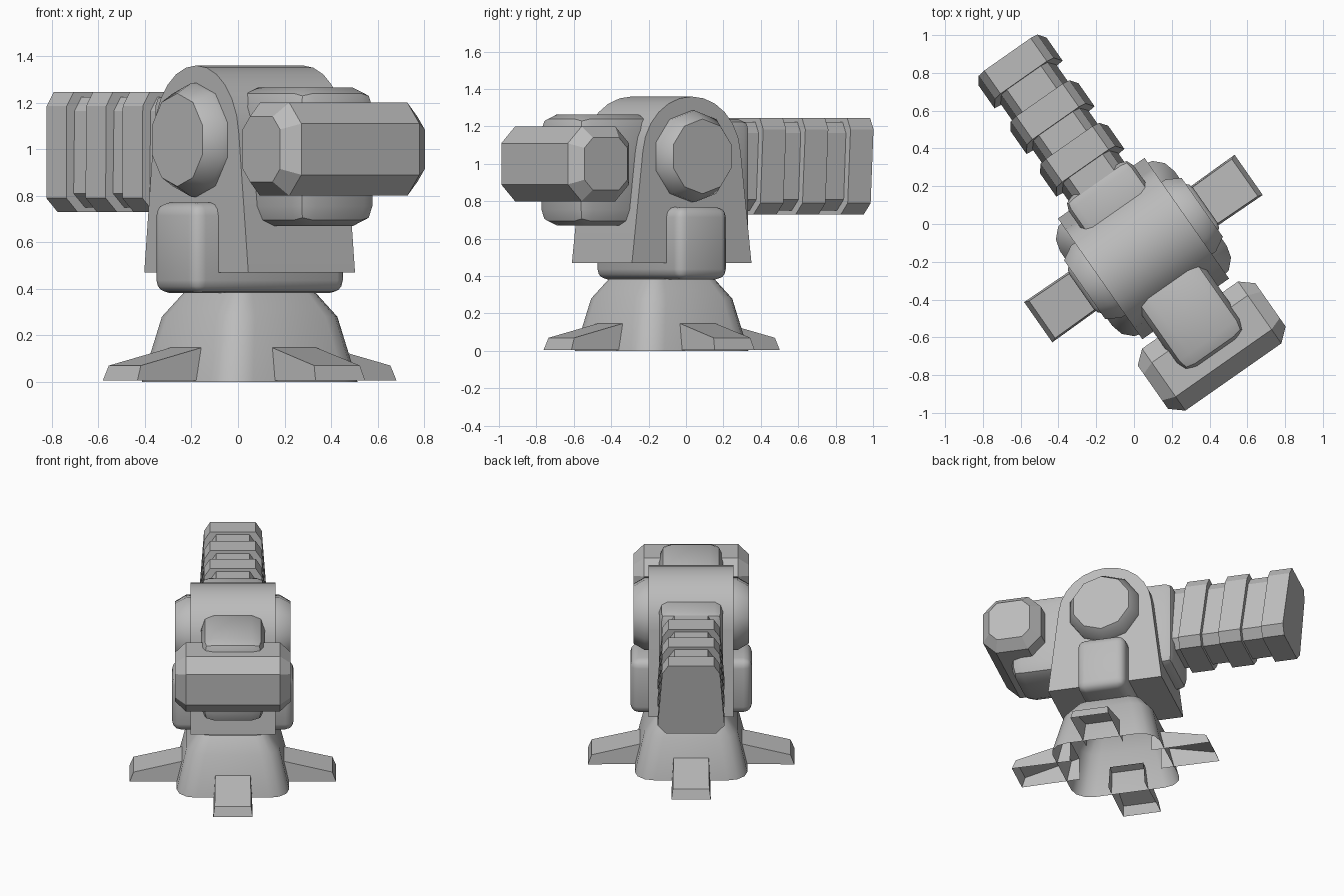
import bpy, bmesh
from math import radians, sin, cos, pi
from mathutils import Matrix, Vector

if "Cube" in bpy.data.objects:
    bpy.data.objects.remove(bpy.data.objects["Cube"])

# The whole turret is turned about its base
PLACE = Matrix.Translation((0.05, -0.13, 0)) @ Matrix.Rotation(radians(35), 4, "Z")
PIVOT_Z = 1.04

grey = bpy.data.materials.new("plain_grey")
grey.use_nodes = True
COLOUR = (0.5, 0.5, 0.5, 1)
grey.diffuse_color = COLOUR
grey.node_tree.nodes["Principled BSDF"].inputs["Base Color"].default_value = COLOUR


def finish(name, bm, angle=32):
    bmesh.ops.recalc_face_normals(bm, faces=bm.faces)
    mesh = bpy.data.meshes.new(name)
    bm.to_mesh(mesh)
    bm.free()
    mesh.materials.append(grey)
    ob = bpy.data.objects.new(name, mesh)
    bpy.context.collection.objects.link(ob)
    ob.matrix_world = PLACE
    bpy.ops.object.select_all(action="DESELECT")
    ob.select_set(True)
    bpy.context.view_layer.objects.active = ob
    bpy.ops.object.shade_smooth_by_angle(angle=radians(angle))
    return ob


def loft(name, rings, start=True, end=True, angle=32):
    """Skin a list of equal rings of points, with optional end caps."""
    bm = bmesh.new()
    loops = [[bm.verts.new(p) for p in ring] for ring in rings]
    for a, b in zip(loops, loops[1:]):
        for i in range(len(a)):
            j = (i + 1) % len(a)
            bm.faces.new((a[i], a[j], b[j], b[i]))
    if start:
        bm.faces.new(loops[0])
    if end:
        bm.faces.new(loops[-1])
    return finish(name, bm, angle)


def block(name, low, high, bevel, segments):
    """Box between two corners with bevelled edges."""
    low, high = Vector(low), Vector(high)
    bm = bmesh.new()
    bmesh.ops.create_cube(bm, size=1)
    bmesh.ops.scale(bm, vec=high - low, verts=bm.verts)
    bmesh.ops.translate(bm, vec=(low + high) / 2, verts=bm.verts)
    bmesh.ops.bevel(bm, geom=bm.edges[:], offset=bevel, segments=segments,
                    profile=0.5, affect="EDGES")
    return finish(name, bm, 40)


def rounded_square(half, radius, z, steps=3):
    points = []
    for q in range(4):
        cx = (half - radius) * (1 if q in (0, 3) else -1)
        cy = (half - radius) * (1 if q < 2 else -1)
        for s in range(steps + 1):
            a = (q + s / steps) * pi / 2
            points.append((cx + radius * cos(a), cy + radius * sin(a), z))
    return points


# Base: tapered hollow shell, open below
loft("base", [rounded_square(h, r, z) for h, r, z in
              ((0.37, 0.13, 0), (0.305, 0.12, 0.28), (0.225, 0.08, 0.385))],
     start=False, angle=35)

# Four feet, open below
for k, side in enumerate(("left", "back", "right", "front")):
    turn = Matrix.Rotation(k * pi / 2, 3, "Z")
    sections = []
    for d_low, d_high, w_low, w_high, top in ((0.28, 0.28, 0.125, 0.115, 0.16),
                                              (0.68, 0.655, 0.13, 0.12, 0.07)):
        section = [(d_low, -w_low, 0.005), (d_high, -w_high, top),
                   (d_high, w_high, top), (d_low, w_low, 0.005)]
        sections.append([turn @ Vector(p) for p in section])
    foot = loft(side + "_foot", sections, start=False)
    bm = bmesh.new()
    bm.from_mesh(foot.data)
    under = [f for f in bm.faces if all(v.co.z < 0.01 for v in f.verts)]
    bmesh.ops.delete(bm, geom=under, context="FACES")
    bm.to_mesh(foot.data)
    bm.free()

# Yoke: flared body with a round top
outline = [(0.39, 0.47)]
for i in range(13):
    a = radians(5 + 170 * i / 12)
    outline.append((0.32 * cos(a), PIVOT_Z + 0.32 * sin(a)))
outline.append((-0.39, 0.47))
loft("yoke", [[(x, y, z) for y, z in outline] for x in (-0.28, 0.28)])

# Cross block below the yoke
block("lower_cross_block", (-0.4, -0.165, 0.382), (0.4, 0.165, 0.77), 0.055, 3)

# Pivot caps on both sides
for name, s in (("left_pivot_cap", 1), ("right_pivot_cap", -1)):
    rings = []
    for x, r in ((0.25, 0.245), (0.305, 0.245), (0.38, 0.2)):
        rings.append([(s * x, r * sin(2 * pi * i / 10), PIVOT_Z + r * cos(2 * pi * i / 10))
                      for i in range(10)])
    loft(name, rings, angle=40)


def arm_section(y, shrink=0):
    """Chamfered trapezoid, leaning back slightly towards the top."""
    half = [(0.15, 1.245 - shrink / 2), (0.19, 1.185 - shrink / 2),
            (0.22, 0.79 + shrink / 2), (0.165, 0.73 + shrink / 2)]
    pts = [(x - shrink, z) for x, z in half] + [(shrink - x, z) for x, z in reversed(half)]
    return [(x, y + 0.1 * (z - 0.79), z) for x, z in pts]


# Rear arm with three ribs and its collar
loft("rear_arm", [arm_section(0.2, 0.04), arm_section(1.1, 0.04)], angle=20)
for name, y0, y1 in (("inner_rib", 0.49, 0.64), ("middle_rib", 0.765, 0.915),
                     ("end_rib", 1.06, 1.21)):
    loft(name, [arm_section(y0), arm_section(y1)], angle=20)
block("arm_collar", (-0.21, 0.1, 0.62), (0.21, 0.445, 1.24), 0.055, 2)

# Front neck block
block("front_neck", (-0.21, -0.68, 0.67), (0.21, -0.16, 1.265), 0.085, 2)

# Front crossbar: octagonal with tapered ends
bar = []
for x, half, cut in ((-0.38, 0.14, 0.055), (-0.31, 0.2, 0.09),
                     (0.31, 0.2, 0.09), (0.38, 0.14, 0.055)):
    k = half - cut
    profile = [(half, k), (k, half), (-k, half), (-half, k),
               (-half, -k), (-k, -half), (k, -half), (half, -k)]
    bar.append([(x, y - 0.63, z + 1.0) for y, z in profile])
loft("front_crossbar", bar, angle=20)
